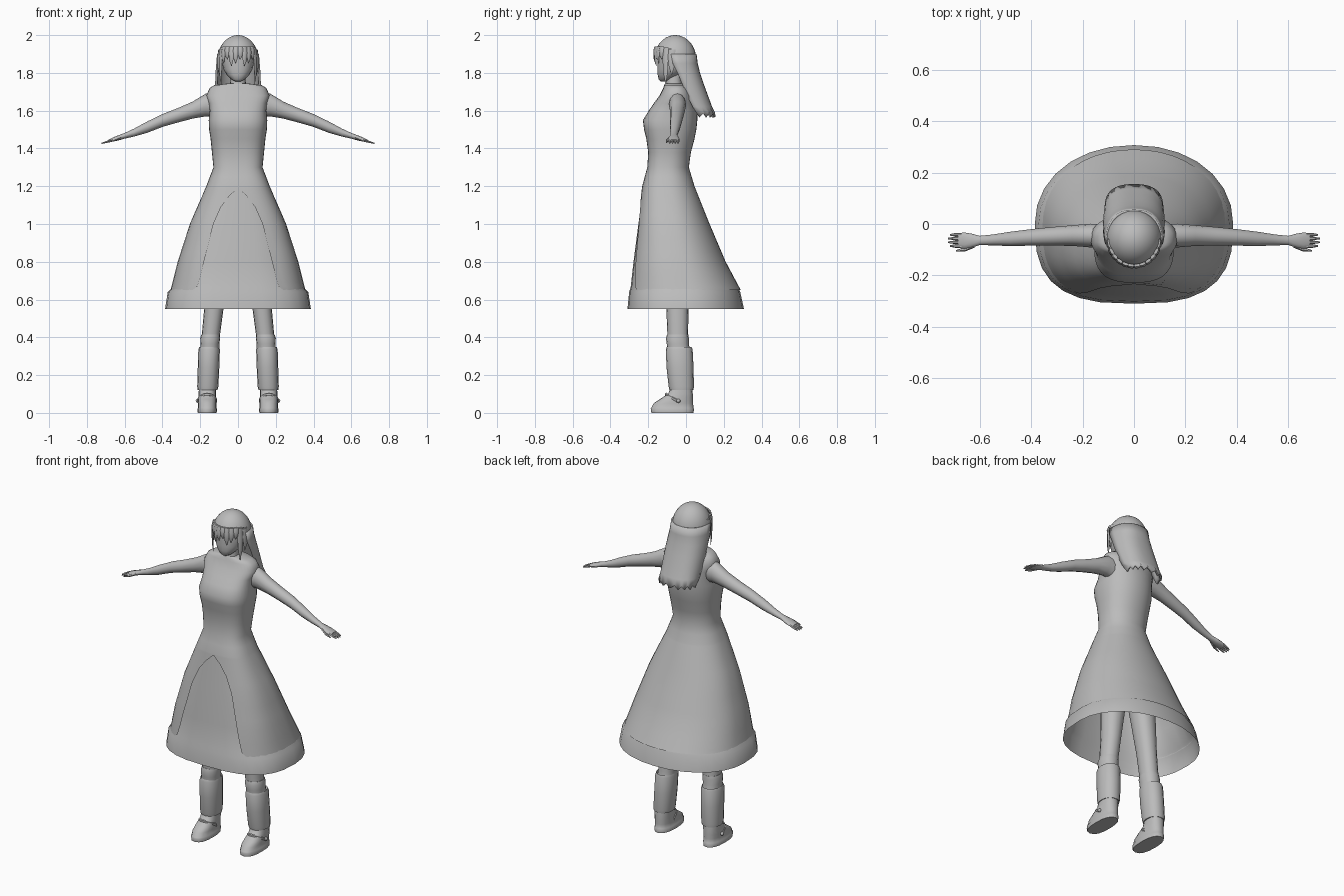
import bpy, bmesh, math
from math import sin, cos, pi

if "Cube" in bpy.data.objects:
    bpy.data.objects.remove(bpy.data.objects["Cube"])

mat = bpy.data.materials.new("plain grey")
mat.diffuse_color = (0.5, 0.5, 0.5, 1)
mat.use_nodes = True
mat.node_tree.nodes["Principled BSDF"].inputs["Base Color"].default_value = mat.diffuse_color


def finish(name, bm, mirror=False, angle=50):
    """Turn a bmesh into a smooth, optionally mirrored object."""
    bmesh.ops.remove_doubles(bm, verts=bm.verts, dist=0.0003)
    bmesh.ops.recalc_face_normals(bm, faces=bm.faces)
    me = bpy.data.meshes.new(name)
    bm.to_mesh(me)
    bm.free()
    me.materials.append(mat)
    ob = bpy.data.objects.new(name, me)
    bpy.context.collection.objects.link(ob)
    bpy.ops.object.select_all(action='DESELECT')
    ob.select_set(True)
    bpy.context.view_layer.objects.active = ob
    bpy.ops.object.shade_smooth_by_angle(angle=math.radians(angle))
    if mirror:
        ob.modifiers.new("mirror", 'MIRROR').use_clip = False
    return ob


def bridge(bm, rows, closed, caps=False):
    vr = [[bm.verts.new(p) for p in r] for r in rows]
    n = len(vr[0])
    for a, b in zip(vr, vr[1:]):
        for i in range(n if closed else n - 1):
            j = (i + 1) % n
            bm.faces.new((a[i], a[j], b[j], b[i]))
    if caps:
        bm.faces.new(vr[0])
        bm.faces.new(vr[-1])


def power(v, e):
    return math.copysign(abs(v) ** e, v)


def section(z, w, yf, yb, a, cx=0, pf=2.8, pb=2.1):
    """Point of an egg-like section; angle 0 is the front."""
    e = 2 / (pf if cos(a) > 0 else pb)
    cy, d = (yf + yb) / 2, (yb - yf) / 2
    return (cx + w * power(sin(a), 2 / pf if cos(a) > 0 else 2 / pb),
            cy - d * power(cos(a), e), z)


def column(name, rings, n=16, mirror=False, caps=True, pf=2.2, pb=2.2):
    """Upright loft; ring = z, centre x, half width, front y, back y."""
    bm = bmesh.new()
    bridge(bm, [[section(z, w, f, b, 2 * pi * i / n, cx, pf, pb) for i in range(n)]
                for z, cx, w, f, b in rings], True, caps)
    return finish(name, bm, mirror)


def limb(name, rings, n=12):
    """Sideways loft; ring = x, y, z, half depth, half height."""
    bm = bmesh.new()
    bridge(bm, [[(x, y + ry * cos(2 * pi * i / n), z + rz * sin(2 * pi * i / n))
                 for i in range(n)] for x, y, z, ry, rz in rings], True, True)
    return finish(name, bm, True)


def lerp(table, z):
    """Interpolate a table sorted by falling z."""
    for p, q in zip(table, table[1:]):
        if p[0] >= z >= q[0]:
            t = (p[0] - z) / (p[0] - q[0])
            return [u + (v - u) * t for u, v in zip(p[1:], q[1:])]
    return list(table[0][1:] if z > table[0][0] else table[-1][1:])


# Dress: bodice and overskirt in one surface, arched open at the front
dress = [(1.745, .045, -.11, -.02), (1.735, .125, -.115, .005), (1.72, .15, -.12, .02),
         (1.68, .168, -.14, .04), (1.64, .155, -.17, .052), (1.6, .15, -.197, .06),
         (1.55, .155, -.228, .06), (1.5, .153, -.222, .055), (1.45, .145, -.21, .045),
         (1.38, .138, -.2, .026), (1.3, .13, -.205, .015), (1.2, .168, -.232, .045),
         (1.0, .255, -.26, .125), (.8, .32, -.285, .21), (.65, .357, -.3, .29)]
arch = [(1.19, 0), (1.15, .045), (1.09, .09), (1.0, .13), (.85, .168),
        (.72, .2), (.67, .215), (.65, .24)]
levels = sorted({r[0] for r in dress} | {r[0] for r in arch} |
                {1.25, 1.17, 1.12, 1.05, .92, .69, .66}, reverse=True)
rows = []
for z in levels:
    w, f, b = lerp(dress, z)
    x0 = lerp(arch, z)[0]
    a0 = math.asin((x0 / w) ** 1.4)
    rows.append([section(z, w, f, b, a0 + (2 * pi - 2 * a0) * i / 36) for i in range(37)])
bm = bmesh.new()
bridge(bm, rows, False)
finish("dress", bm)

# Underskirt showing in the arch and below the hem
column("underskirt", [(1.22, 0, .148, -.222, .035), (1.0, 0, .245, -.252, .115),
                      (.8, 0, .31, -.278, .2), (.665, 0, .347, -.293, .275),
                      (.64, 0, .372, -.301, .287), (.55, 0, .386, -.31, .307)],
       n=28, caps=False, pf=2.8, pb=2.1)

# Arms and hands
limb("arm", [(.13, -.045, 1.63, .045, .065), (.17, -.045, 1.63, .046, .06),
             (.24, -.045, 1.603, .04, .045), (.32, -.048, 1.575, .036, .038),
             (.4, -.052, 1.548, .032, .034), (.48, -.058, 1.513, .028, .03),
             (.55, -.062, 1.484, .021, .021), (.6, -.064, 1.467, .018, .015),
             (.63, -.065, 1.457, .027, .014), (.66, -.065, 1.448, .032, .011),
             (.685, -.064, 1.44, .028, .007)])
for i in range(4):
    y = -.042 - .0145 * i
    tip = .712 + .012 * sin(pi * (i + .5) / 4)
    limb("finger", [(.67, y, 1.445, .007, .007), (.695, y, 1.435, .007, .006),
                    (tip, y, 1.427, .003, .003)], 6)
limb("thumb", [(.62, -.082, 1.459, .01, .008), (.655, -.098, 1.444, .008, .007),
               (.692, -.104, 1.432, .003, .003)], 6)

# Legs, knee cuffs, gaiters and shoes
column("leg", [(.95, .085, .075, -.14, .02), (.75, .108, .065, -.12, .018),
               (.55, .128, .051, -.104, .014), (.4, .145, .048, -.098, .01),
               (.3, .15, .045, -.09, .02)], mirror=True)
column("knee_cuff", [(.415, .145, .049, -.1, .012), (.395, .147, .053, -.106, .015),
                     (.365, .149, .05, -.102, .015), (.33, .15, .051, -.1, .022)], mirror=True)
column("gaiter", [(.33, .152, .045, -.09, .022), (.348, .152, .053, -.102, .03),
                  (.335, .153, .057, -.107, .035), (.24, .156, .057, -.103, .04),
                  (.14, .16, .056, -.092, .042), (.122, .161, .053, -.088, .04),
                  (.125, .161, .044, -.075, .03)], mirror=True)
column("shoe", [(0, .163, .05, -.183, .04), (.022, .163, .052, -.187, .042),
                (.026, .163, .049, -.184, .039), (.05, .163, .049, -.172, .038),
                (.072, .163, .048, -.14, .037), (.1, .163, .046, -.095, .036),
                (.14, .162, .044, -.078, .032)], mirror=True, pf=2.5, pb=2.4)
bm = bmesh.new()
bridge(bm, [[(.163 + r * sin(a), -.045 - r * 1.25 * cos(a), .062 + .035 * cos(a) + dz)
             for a in [pi * k / 8 - pi * .5 for k in range(9)]]
            for r, dz in ((.049, -.008), (.053, -.004), (.053, .006), (.048, .01))], False)
finish("shoe_strap", bm, True)
bm = bmesh.new()
bmesh.ops.create_uvsphere(bm, u_segments=8, v_segments=6, radius=.011)
bmesh.ops.translate(bm, verts=bm.verts, vec=(.213, -.04, .064))
finish("strap_button", bm, True)

# Neck and face
column("neck", [(1.7, 0, .048, -.11, -.015), (1.76, 0, .04, -.105, -.025),
                (1.82, 0, .04, -.1, -.02)])
column("head", [(1.755, 0, .015, -.135, -.1), (1.765, 0, .035, -.145, -.075),
                (1.79, 0, .06, -.15, -.035), (1.82, 0, .077, -.152, 0),
                (1.87, 0, .088, -.15, .03), (1.92, 0, .088, -.148, .035),
                (1.96, 0, .06, -.12, .01)])

# Hair cap, open over the face
bm = bmesh.new()
bmesh.ops.create_uvsphere(bm, u_segments=28, v_segments=20, radius=1)
for v in bm.verts:
    v.co = (v.co.x * .108, v.co.y * .112 - .057, v.co.z * .13 + 1.87)
drop = [f for f in bm.faces if f.calc_center_median().z <
        (1.925 if f.calc_center_median().y < -.09 else 1.85)]
bmesh.ops.delete(bm, geom=drop, context='FACES')
finish("hair_cap", bm)

# Long back hair, a curved sheet with a ragged hem
fall = [(1.9, .105, -.08, .05), (1.85, .109, -.07, .056), (1.8, .113, -.045, .068),
        (1.74, .115, -.02, .088), (1.68, .114, .005, .11), (1.62, .111, .035, .132),
        (1.575, .107, .07, .15)]
rows = []
for z, w, f, b in fall:
    last = z == fall[-1][0]
    rows.append([(w * power(cos(pi * i / 16), .8), f + (b - f) * sin(pi * i / 16) ** .8,
                  z + (.022 * (i % 2) - .01 if last else 0)) for i in range(17)])
bm = bmesh.new()
bridge(bm, rows, False)
hair = finish("back_hair", bm)
thick = hair.modifiers.new("thickness", 'SOLIDIFY')
thick.thickness = .012
thick.offset = 0


# Fringe strands and long side locks: angle, root z, tip z, width
def strand(name, deg, root, tip, wide):
    a = math.radians(deg)
    bm = bmesh.new()
    rows = []
    for t, s, out in ((0, .9, -.004), (.3, 1, .002), (.7, .7, .003), (1, .06, -.002)):
        r = 1 + out / .11
        cx, cy = .102 * r * sin(a), -.057 - .108 * r * cos(a)
        rows.append([(cx + s * (wide * cos(q) * cos(a) + .007 * sin(q) * sin(a)),
                      cy + s * (wide * cos(q) * sin(a) - .007 * sin(q) * cos(a)),
                      root + (tip - root) * t) for q in [pi * k / 3 for k in range(6)]])
    bridge(bm, rows, True, True)
    finish(name, bm)


for k, deg in enumerate((-48, -34, -20, -7, 7, 20, 34, 48)):
    strand("fringe", deg, 1.94, (1.85, 1.87, 1.835)[k % 3], .016)
for side in (-1, 1):
    strand("side_lock", 62 * side, 1.935, 1.74, .018)
    strand("temple_lock", 80 * side, 1.925, 1.79, .021)
